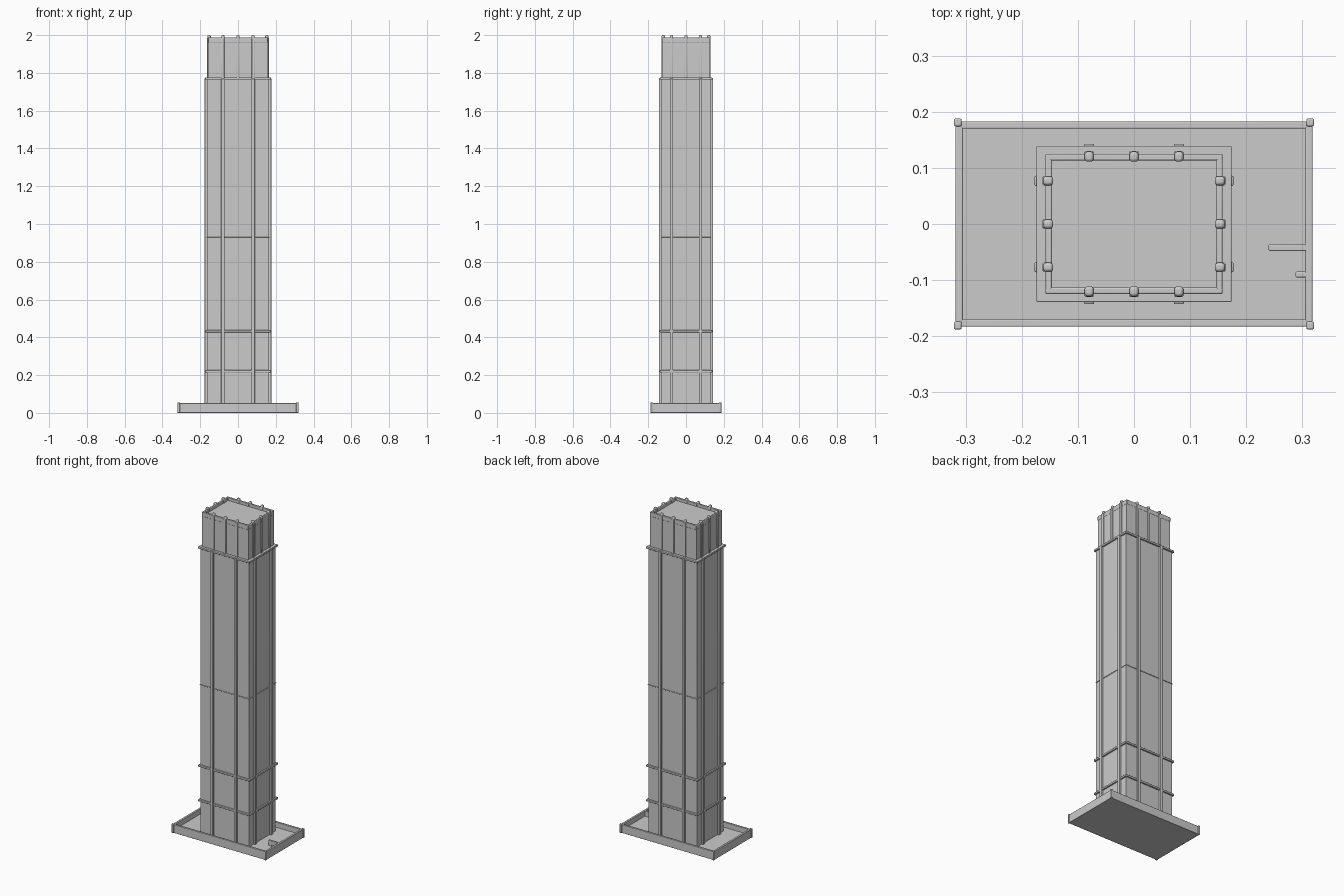
import bpy

cube = bpy.data.objects.get("Cube")
if cube:
    bpy.data.objects.remove(cube, do_unlink=True)

grey = bpy.data.materials.new("concrete_grey")
grey.use_nodes = True
colour = (0.6, 0.6, 0.6, 1)
grey.diffuse_color = colour
grey.node_tree.nodes["Principled BSDF"].inputs["Base Color"].default_value = colour


def box(name, x, y, z, bevel=0.0):
    """Box from (low, high) ranges along each axis."""
    bpy.ops.mesh.primitive_cube_add(size=1, location=[sum(r) / 2 for r in (x, y, z)])
    ob = bpy.context.object
    ob.name = name
    ob.scale = [r[1] - r[0] for r in (x, y, z)]
    bpy.ops.object.transform_apply(location=False, rotation=False, scale=True)
    ob.data.materials.append(grey)
    if bevel:
        mod = ob.modifiers.new("soft_edges", 'BEVEL')
        mod.width = bevel
        mod.segments = 2
        bpy.ops.object.shade_smooth_by_angle()
    return ob


def centred(name, hx, hy, z, bevel=0.0):
    return box(name, (-hx, hx), (-hy, hy), z, bevel)


def span(c, h):
    return (c - h, c + h)


def frame(name, hx, hy, t, z, bevel=0.0):
    """Rectangular ring of four bars, outer half sizes hx and hy."""
    for s, fb, lr in ((-1, "front", "right"), (1, "back", "left")):
        box(f"{name}_{fb}", (-hx, hx), span(s * (hy - t / 2), t / 2), z, bevel)
        box(f"{name}_{lr}", span(s * (hx - t / 2), t / 2), (-hy, hy), z, bevel)


# Plinth tray with raised rim and corner posts
FLOOR = 0.02
centred("plinth_floor", 0.316, 0.181, (0, FLOOR))
frame("plinth_rim", 0.318, 0.183, 0.013, (0, 0.052), 0.002)
for sx in (-1, 1):
    for sy in (-1, 1):
        box("plinth_corner_post", span(sx * 0.314, 0.007),
            span(sy * 0.181, 0.007), (0, 0.055), 0.003)

# Short walls on the tray
box("plinth_long_stub", (0.24, 0.312), span(-0.042, 0.006), (0.01, 0.052), 0.002)
box("plinth_short_stub", (0.288, 0.312), span(-0.09, 0.005), (0.01, 0.052), 0.002)

# Shaft and crown
BX, BY, LEDGE = 0.165, 0.13, 1.77
CX, CY, ROOF = 0.157, 0.124, 1.97
centred("shaft", BX, BY, (0.01, LEDGE))
centred("crown", CX, CY, (LEDGE, ROOF))
frame("parapet", CX + 0.001, CY + 0.001, 0.012, (ROOF - 0.01, 1.988), 0.003)

# Horizontal bands around the shaft
for name, z, out, h in (("lower_band", 0.22, 0.009, 0.006), ("upper_band", 0.432, 0.009, 0.006),
                        ("middle_seam", 0.928, 0.003, 0.002), ("ledge_band", LEDGE, 0.009, 0.006)):
    centred(name, BX + out, BY + out, span(z, h), 0.002)

# Vertical ribs on the shaft, then ribs with raised knobs on the crown
for s in (-1, 1):
    for c in (-0.08, 0.08):
        box("shaft_rib", span(c, 0.009), span(s * BY, 0.013), (FLOOR, LEDGE), 0.002)
    for c in (-0.077, 0.077):
        box("shaft_side_rib", span(s * BX, 0.012), span(c, 0.009), (FLOOR, LEDGE), 0.002)
    for c in (-0.08, 0, 0.08):
        box("crown_rib", span(c, 0.008), span(s * CY, 0.006), (LEDGE, 1.985), 0.002)
        box("crown_knob", span(c, 0.008), span(s * (CY - 0.004), 0.009), (ROOF - 0.01, 2.0), 0.005)
    for c in (-0.077, 0, 0.077):
        box("crown_side_rib", span(s * CX, 0.006), span(c, 0.008), (LEDGE, 1.985), 0.002)
        box("crown_side_knob", span(s * (CX - 0.004), 0.009), span(c, 0.008), (ROOF - 0.01, 2.0), 0.005)
